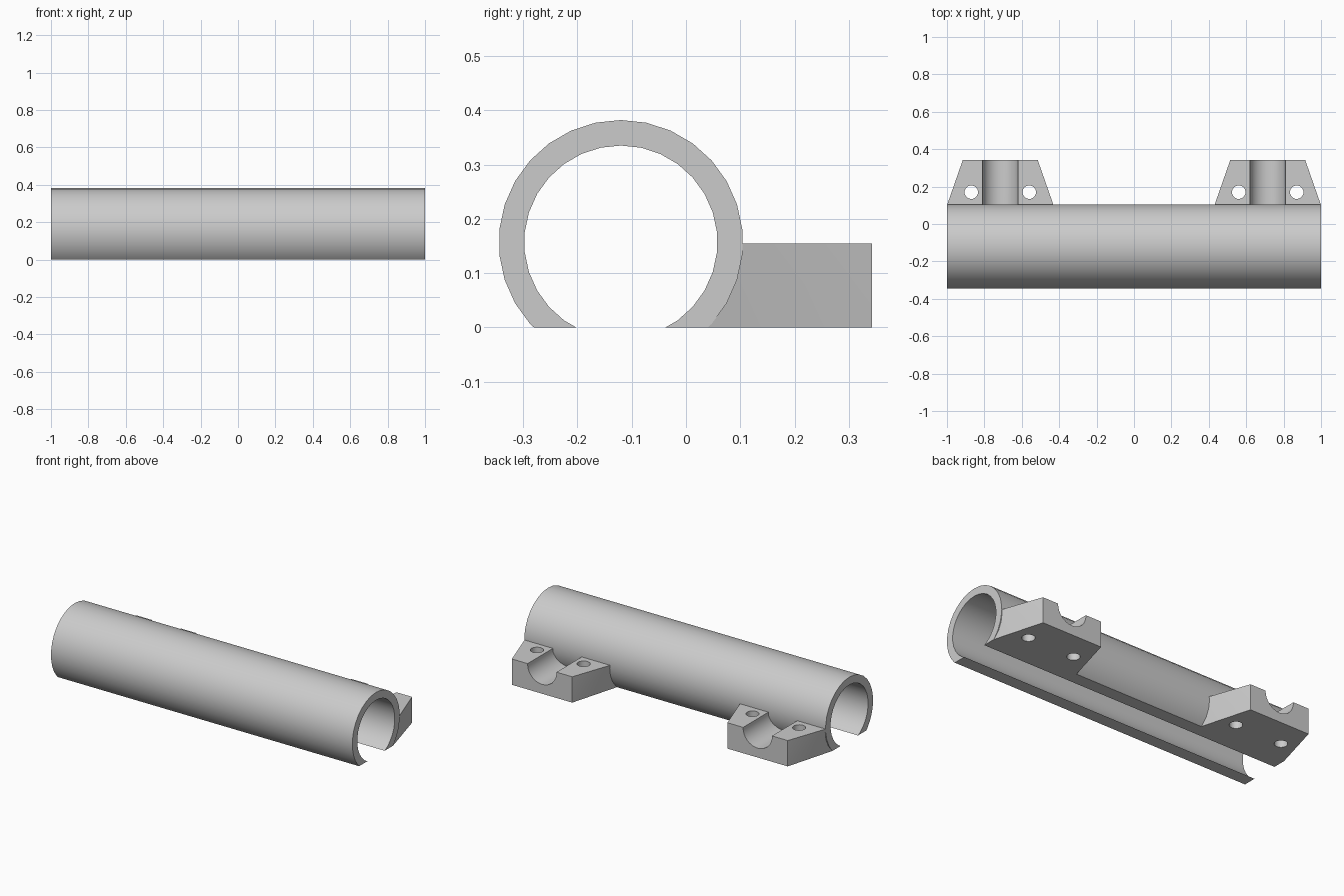
import bpy, bmesh, math
from mathutils import Vector

old = bpy.data.objects.get("Cube")
if old:
    bpy.data.objects.remove(old, do_unlink=True)

AXIS_Y, AXIS_Z = -0.12, 0.157
OUTER, BORE = 0.225, 0.178
SIDES = 30
BRACKET_X, BRACKET_TOP = 0.715, 0.155

grey = bpy.data.materials.new("light_grey")
grey.use_nodes = True
grey.diffuse_color = (0.6, 0.6, 0.6, 1)
grey.node_tree.nodes["Principled BSDF"].inputs["Base Color"].default_value = (0.6, 0.6, 0.6, 1)


def make_object(name, bm):
    bmesh.ops.recalc_face_normals(bm, faces=bm.faces)
    mesh = bpy.data.meshes.new(name)
    bm.to_mesh(mesh)
    bm.free()
    mesh.materials.append(grey)
    obj = bpy.data.objects.new(name, mesh)
    bpy.context.collection.objects.link(obj)
    return obj


def smooth(obj):
    bpy.ops.object.select_all(action='DESELECT')
    obj.select_set(True)
    bpy.context.view_layer.objects.active = obj
    bpy.ops.object.shade_smooth_by_angle(angle=math.radians(30))


def cylinder(radius, length, center, along_y=False):
    bpy.ops.mesh.primitive_cylinder_add(
        vertices=32, radius=radius, depth=length, location=center,
        rotation=(math.pi / 2 if along_y else 0, 0, 0))
    obj = bpy.context.object
    obj.name = "cutter"
    obj.hide_render = True
    return obj


def cut(obj, cutter):
    mod = obj.modifiers.new("cut", 'BOOLEAN')
    mod.operation = 'DIFFERENCE'
    mod.solver = 'EXACT'
    mod.object = cutter
    bpy.context.view_layer.objects.active = obj
    bpy.ops.object.modifier_apply(modifier=mod.name)
    bpy.data.objects.remove(cutter, do_unlink=True)


# Tube: ring section extruded along x, sliced open at the base
bm = bmesh.new()
rings = []
for x, r in ((-1, OUTER), (1, OUTER), (1, BORE), (-1, BORE)):
    angles = [2 * math.pi * i / SIDES for i in range(SIDES)]
    rings.append([bm.verts.new((x, AXIS_Y + r * math.sin(a), AXIS_Z + r * math.cos(a)))
                  for a in angles])
for k in range(4):
    a, b = rings[k], rings[(k + 1) % 4]
    for i in range(SIDES):
        j = (i + 1) % SIDES
        bm.faces.new((a[i], a[j], b[j], b[i]))
bmesh.ops.bisect_plane(bm, geom=bm.verts[:] + bm.edges[:] + bm.faces[:],
                       plane_co=Vector((0, 0, 0)), plane_no=Vector((0, 0, 1)),
                       clear_inner=True)
bmesh.ops.holes_fill(bm, edges=[e for e in bm.edges if e.is_boundary], sides=0)
smooth(make_object("split_tube", bm))

# Mounting brackets: tapered blocks growing out of the tube wall
for side, name in ((-1, "right_bracket"), (1, "left_bracket")):
    cx = side * BRACKET_X
    bm = bmesh.new()
    for s in (-1, 1):
        for half, y, z in ((0.285, 0.04, 0), (0.285, 0.1, BRACKET_TOP),
                           (0.2, 0.343, 0), (0.2, 0.343, BRACKET_TOP)):
            bm.verts.new((cx + s * half, y, z))
    bmesh.ops.convex_hull(bm, input=bm.verts)
    bracket = make_object(name, bm)
    # Rounded cradle and two screw holes
    cut(bracket, cylinder(0.096, 1, (cx, 0.25, 0.152), along_y=True))
    for s in (-1, 1):
        cut(bracket, cylinder(0.036, 1, (cx + s * 0.155, 0.17, 0)))
    smooth(bracket)
